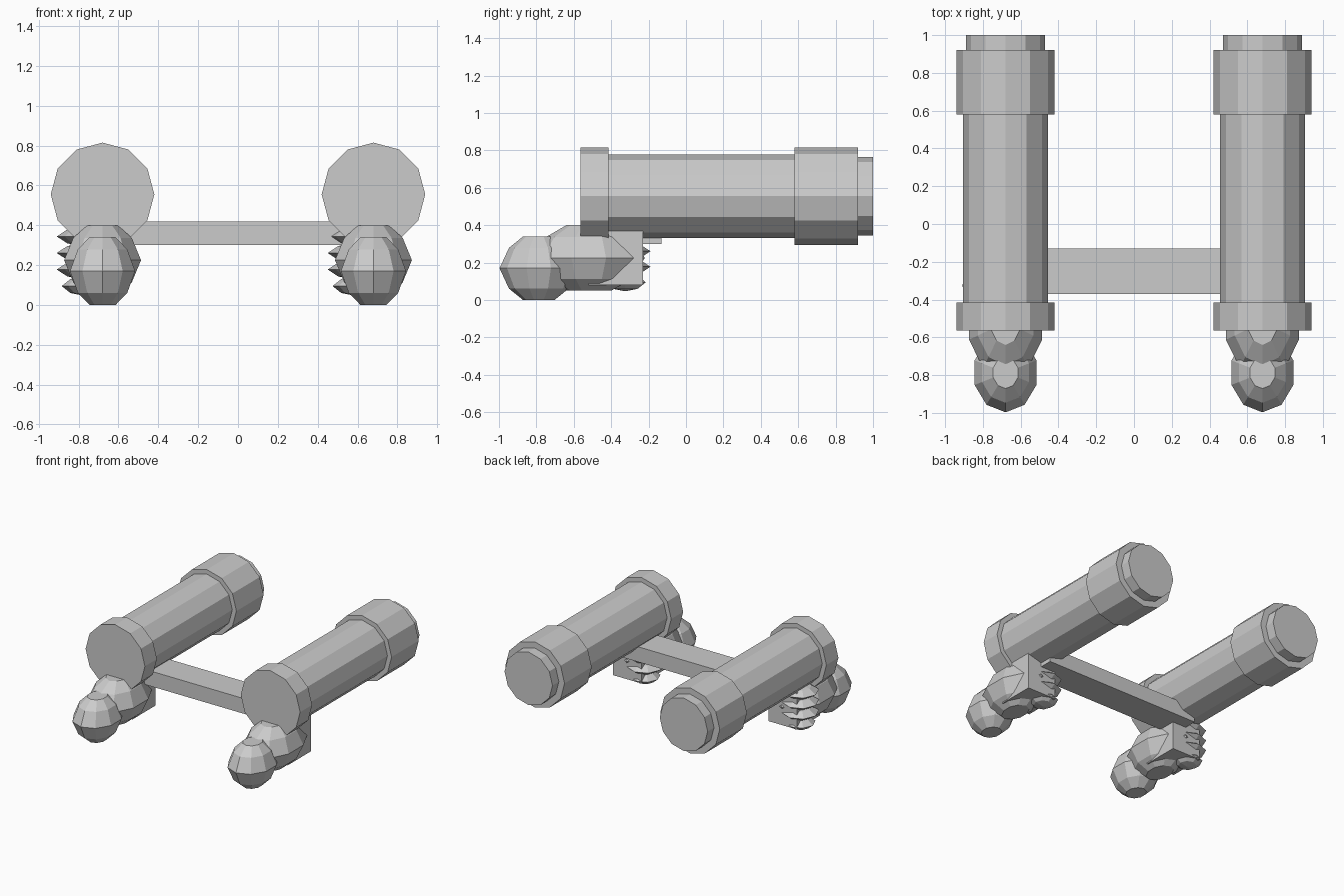
import bpy, bmesh
from math import cos, sin, pi

cube = bpy.data.objects.get("Cube")
if cube:
    bpy.data.objects.remove(cube, do_unlink=True)

grey = bpy.data.materials.new("light_grey")
grey.use_nodes = True
grey.diffuse_color = (0.6, 0.6, 0.6, 1)
grey.node_tree.nodes["Principled BSDF"].inputs["Base Color"].default_value = (0.6, 0.6, 0.6, 1)


def finish(name, bm):
    bmesh.ops.recalc_face_normals(bm, faces=bm.faces)
    mesh = bpy.data.meshes.new(name)
    bm.to_mesh(mesh)
    bm.free()
    mesh.materials.append(grey)
    obj = bpy.data.objects.new(name, mesh)
    bpy.context.collection.objects.link(obj)
    return obj


def loft(name, rings):
    """Closed skin through a list of equal-sided rings of points."""
    bm = bmesh.new()
    loops = [[bm.verts.new(p) for p in ring] for ring in rings]
    n = len(loops[0])
    for a, b in zip(loops, loops[1:]):
        for i in range(n):
            j = (i + 1) % n
            bm.faces.new((a[i], a[j], b[j], b[i]))
    bm.faces.new(loops[0])
    bm.faces.new(loops[-1])
    return finish(name, bm)


def box(name, low, high):
    bm = bmesh.new()
    bmesh.ops.create_cube(bm, size=1)
    for v in bm.verts:
        v.co = [l if c < 0 else h for c, l, h in zip(v.co, low, high)]
    return finish(name, bm)


def blob(name, centre, half, profile, sides):
    """Faceted ellipsoid about a vertical axis, with a vertex at the front."""
    rings = []
    for r, h in profile:
        rings.append([(centre[0] + half[0] * r * sin(2 * pi * i / sides),
                       centre[1] - half[1] * r * cos(2 * pi * i / sides),
                       centre[2] + half[2] * h) for i in range(sides)])
    return loft(name, rings)


# Stepped tube running front to back
def tube(name, x):
    profile = [(-0.565, 0.26), (-0.415, 0.26), (-0.415, 0.224), (0.58, 0.224),
               (0.58, 0.26), (0.92, 0.26), (0.92, 0.21), (1.0, 0.21)]
    loft(name, [[(x + r * cos(i * pi / 6), y, 0.555 + r * sin(i * pi / 6))
                 for i in range(12)] for y, r in profile])


ROUND = [(0.4, -1), (0.76, -0.64), (1, 0), (0.76, 0.64), (0.4, 1)]
DISC = [(0.05, -1), (0.6, -0.75), (1, 0), (0.6, 0.75), (0.05, 1)]

for side, x in (("right", -0.68), ("left", 0.68)):
    tube(side + "_tube", x)
    # Fist: front knob, rounded body, palm block
    blob(side + "_front_knob", (x, -0.787, 0.17), (0.172, 0.21, 0.17), ROUND, 10)
    blob(side + "_grip_body", (x, -0.52, 0.225), (0.203, 0.3, 0.175), ROUND, 10)
    box(side + "_palm_block", (x - 0.13, -0.52, 0.08), (x + 0.12, -0.23, 0.37))
    # Stacked flat fingers, on the same side of both fists
    for k in range(4):
        size = 0.135 if k else 0.11
        blob(f"{side}_finger_{k + 1}", (x - 0.095, -0.325, 0.095 + 0.083 * k),
             (size, size, 0.047), DISC, 8)

# Bar joining the tubes
box("cross_bar", (-0.68, -0.37, 0.3), (0.68, -0.13, 0.42))
